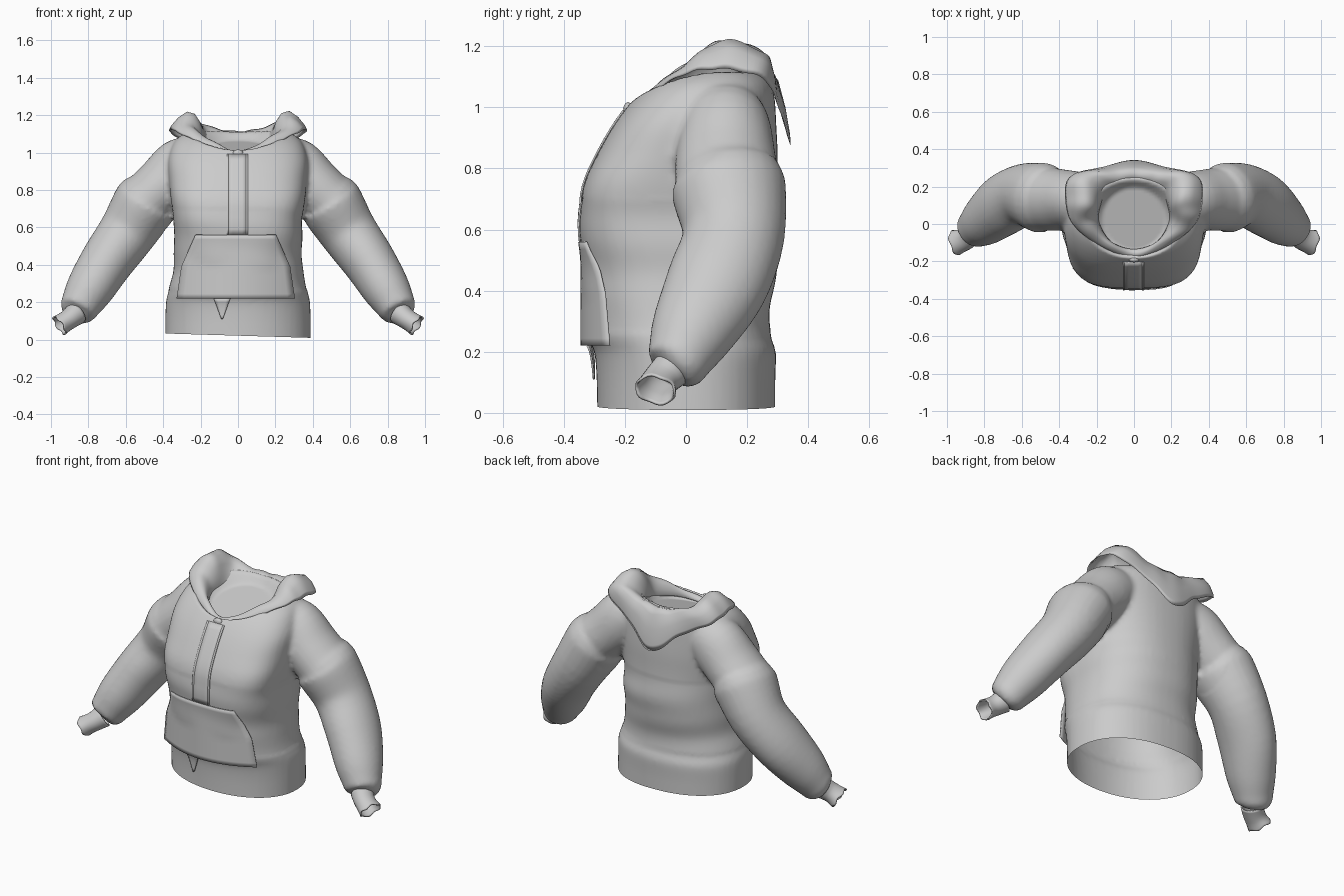
import bpy, bmesh, math
from mathutils import Vector
from mathutils.bvhtree import BVHTree

cube = bpy.data.objects.get("Cube")
if cube:
    bpy.data.objects.remove(cube)

# One plain cloth colour
cloth = bpy.data.materials.new("grey_cloth")
cloth.use_nodes = True
GREY = (0.6, 0.6, 0.6, 1)
cloth.diffuse_color = GREY
bsdf = next(n for n in cloth.node_tree.nodes if n.type == 'BSDF_PRINCIPLED')
bsdf.inputs["Base Color"].default_value = GREY
bsdf.inputs["Roughness"].default_value = 0.9


def spline(keys, steps, closed=False):
    """Smooth path through keys of any dimension."""
    keys = [Vector(k) for k in keys]
    n = len(keys)
    get = (lambda i: keys[i % n]) if closed else (lambda i: keys[max(0, min(n - 1, i))])
    out = []
    for i in range(n if closed else n - 1):
        a, b, c, d = (get(i + j) for j in (-1, 0, 1, 2))
        for s in range(steps):
            t = s / steps
            out.append((b * 2 + (c - a) * t + (a * 2 - b * 5 + c * 4 - d) * t ** 2
                        + (b * 3 - a - c * 3 + d) * t ** 3) * 0.5)
    return out if closed else out + [keys[-1]]


def loft(bm, rings, wrap=True, cap=False, close=False):
    """Skin a list of point rings with quads."""
    rows = [[bm.verts.new(p) for p in r] for r in rings]
    m = len(rows[0])
    pairs = list(zip(rows, rows[1:])) + ([(rows[-1], rows[0])] if close else [])
    for a, b in pairs:
        for j in range(m if wrap else m - 1):
            k = (j + 1) % m
            bm.faces.new((a[j], a[k], b[k], b[j]))
    if cap:
        bm.faces.new(rows[0][::-1])
        bm.faces.new(rows[-1])


def finish(bm, name):
    bmesh.ops.recalc_face_normals(bm, faces=bm.faces[:])
    mesh = bpy.data.meshes.new(name)
    bm.to_mesh(mesh)
    bm.free()
    mesh.materials.append(cloth)
    mesh.shade_smooth()
    obj = bpy.data.objects.new(name, mesh)
    bpy.context.scene.collection.objects.link(obj)
    return obj


def thicken(obj, amount, subdiv=0):
    mod = obj.modifiers.new("thickness", 'SOLIDIFY')
    mod.thickness, mod.offset = amount, 0
    if subdiv:
        mod = obj.modifiers.new("soften", 'SUBSURF')
        mod.levels = mod.render_levels = subdiv


def torso_ring(key, n=56):
    """Cross-section from height, half width, front, back and chest roundness."""
    z, hx, front, back, chest = key
    pts = []
    for i in range(n):
        a = math.tau * i / n
        power = chest if i > n / 2 else .88
        c, s = (math.copysign(abs(w) ** power, w) for w in (math.cos(a), math.sin(a)))
        pts.append((hx * c, (front + back) / 2 + (back - front) / 2 * s, z))
    return pts


def tube(path, side, n=28, ragged=0):
    """Rings along a path of (x, y, z, radius, depth radius)."""
    rings = []
    for i, p in enumerate(path):
        d = (path[min(i + 1, len(path) - 1)] - path[max(i - 1, 0)]).to_3d()
        d.normalize()
        u = Vector((0, 1, 0)).cross(d).normalized()
        v = d.cross(u)
        ring = []
        for j in range(n):
            a = math.tau * j / n
            q = Vector(p[:3]) + u * (p[3] * math.cos(a)) + v * (p[4] * math.sin(a))
            q += d * (ragged * i / len(path) * math.sin(5 * a))
            ring.append((q.x * side, q.y, q.z))
        rings.append(ring)
    return rings


# Torso and sleeves, blended into one soft shell
torso_keys = [
    (-.06, .388, -.29, .292, .95), (.1, .388, -.292, .292, .95), (.2, .385, -.3, .294, .92),
    (.25, .374, -.322, .278, .9), (.35, .35, -.33, .276, .85), (.45, .342, -.335, .295, .78),
    (.55, .343, -.343, .31, .68), (.65, .345, -.347, .303, .6), (.75, .36, -.333, .3, .58),
    (.85, .37, -.288, .3, .65), (.95, .375, -.23, .295, .7), (1.03, .355, -.168, .29, .75),
    (1.08, .32, -.11, .275, .8), (1.115, .26, -.045, .24, .85)]
sleeve_keys = [
    (.22, .13, .96, .13, .13), (.3, .13, .92, .16, .15), (.4, .13, .825, .153, .165),
    (.475, .135, .755, .152, .172), (.495, .14, .73, .172, .188), (.59, .155, .575, .155, .167),
    (.7, .1, .42, .142, .167), (.79, .025, .275, .128, .14), (.84, -.015, .19, .108, .112),
    (.862, -.03, .15, .095, .095), (.873, -.045, .13, .06, .06)]
bm = bmesh.new()
loft(bm, [torso_ring(k) for k in spline(torso_keys, 3)], cap=True)
for side in (1, -1):
    loft(bm, tube(spline(sleeve_keys, 4), side), cap=True)
body = finish(bm, "sweater_body")
mod = body.modifiers.new("blend", 'REMESH')
mod.mode, mod.voxel_size = 'VOXEL', 0.014
mod = body.modifiers.new("relax", 'SMOOTH')
mod.factor, mod.iterations = 0.5, 4
deps = bpy.context.evaluated_depsgraph_get()
shell = bpy.data.meshes.new_from_object(body.evaluated_get(deps))
body.modifiers.clear()

# Sunken neck opening, faint folds and open hem
bm = bmesh.new()
bm.from_mesh(shell)
bm.normal_update()
for v in bm.verts:
    x, y, z = v.co
    k = math.hypot(x / .17, (y - .03) / .165)
    if z > .9 and k < 1.9:
        v.co.z = min(z, .98 + (y + .135) * .25 + max(0, k - 1) * .16)
    elif .26 < z < .7 and abs(x) < .4:
        v.co += v.normal * (.002 * math.sin(z * 34 + 5 * x))
bmesh.ops.bisect_plane(bm, geom=bm.verts[:] + bm.edges[:] + bm.faces[:], dist=1e-5,
                       plane_co=(0, 0, .021), plane_no=(.03, 0, 1), clear_inner=True)
for f in bm.faces:
    f.smooth = True
bm.to_mesh(shell)
surface = BVHTree.FromBMesh(bm)
bm.free()
shell.materials.clear()
shell.materials.append(cloth)
body.data = shell

# Short ragged cuffs, open at the wrist
cuff_keys = [(.865, -.05, .14, .06, .06), (.895, -.075, .115, .052, .057),
             (.925, -.09, .095, .05, .058), (.955, -.1, .075, .054, .066)]
for side, label in ((1, "left"), (-1, "right")):
    bm = bmesh.new()
    loft(bm, tube(spline(cuff_keys, 3), side, ragged=.006))
    thicken(finish(bm, label + "_cuff"), .008)

# Hood lying open around the neck, each station running inside to outside
hood_keys = [
    ((0, -.135, .985), (0, -.15, 1.0), (0, -.165, 1.0), (0, -.18, .985)),
    ((.12, -.1, 1.0), (.14, -.09, 1.06), (.165, -.09, 1.075), (.18, -.12, 1.04)),
    ((.185, 0, 1.02), (.21, .02, 1.11), (.27, .01, 1.16), (.325, -.01, 1.105)),
    ((.185, .08, 1.03), (.2, .1, 1.17), (.265, .13, 1.25), (.37, .11, 1.12)),
    ((.14, .16, 1.05), (.18, .21, 1.14), (.27, .27, 1.2), (.35, .25, 1.09)),
    ((.06, .19, 1.06), (.08, .24, 1.11), (.13, .285, 1.14), (.17, .305, .99)),
    ((0, .195, 1.06), (0, .26, 1.11), (0, .3, 1.12), (0, .345, .86))]
mirrored = [[(-x, y, z) for x, y, z in st] for st in hood_keys[-2:0:-1]]
flat = [[c for p in st for c in p] for st in hood_keys + mirrored]
rings = []
for i, st in enumerate(spline(flat, 5, closed=True)):
    pts = [Vector(st[j:j + 3]) for j in range(0, len(st), 3)]
    pts[2].z += .008 * math.sin(i * 1.25)
    pts[3].z += .005 * math.sin(i * 1.7)
    rings.append(pts)
bm = bmesh.new()
loft(bm, rings, wrap=False, close=True)
thicken(finish(bm, "hood"), .014, subdiv=1)


def panel(name, half_width, z0, z1, offset, centre=0, cols=16, rows=14, drape=0):
    """Cloth patch that follows the chest, or hangs out over it to a shallower curve."""
    bm = bmesh.new()
    grid = []
    for r in range(rows + 1):
        z = z0 + (z1 - z0) * r / rows
        row = []
        for c in range(cols + 1):
            x = centre + half_width(z) * (2 * c / cols - 1)
            hit = surface.ray_cast(Vector((x, -2, z)), Vector((0, 1, 0)))[0]
            row.append((x, min(hit.y - offset, x * x - drape), z))
        grid.append(row)
    loft(bm, grid, wrap=False)
    thicken(finish(bm, name), .006)


def pocket_width(z):
    t = (z - .22) / .34
    return .315 - .05 * t - .05 * max(0, t - .5) * 2


# Front pouch pocket, button strip with stitched edges, torn tag
panel("pouch_pocket", pocket_width, .22, .56, .006, -.012, drape=.342)
panel("button_strip", lambda z: .05, .56, .99, .003, -.003, cols=4)
for x, label in ((-.055, "right"), (.048, "left")):
    panel(label + "_strip_seam", lambda z: .005, .56, .99, .004, x, cols=2)
panel("hem_tag", lambda z: .004 + .04 * (z - .11) / .11, .11, .22, .015, -.085, cols=4, rows=6)

# Collar knot
bm = bmesh.new()
bmesh.ops.create_icosphere(bm, subdivisions=2, radius=.022)
for v in bm.verts:
    v.co = Vector((v.co.x * 1.3, v.co.y * .7 - .19, v.co.z + .995))
finish(bm, "collar_knot")
